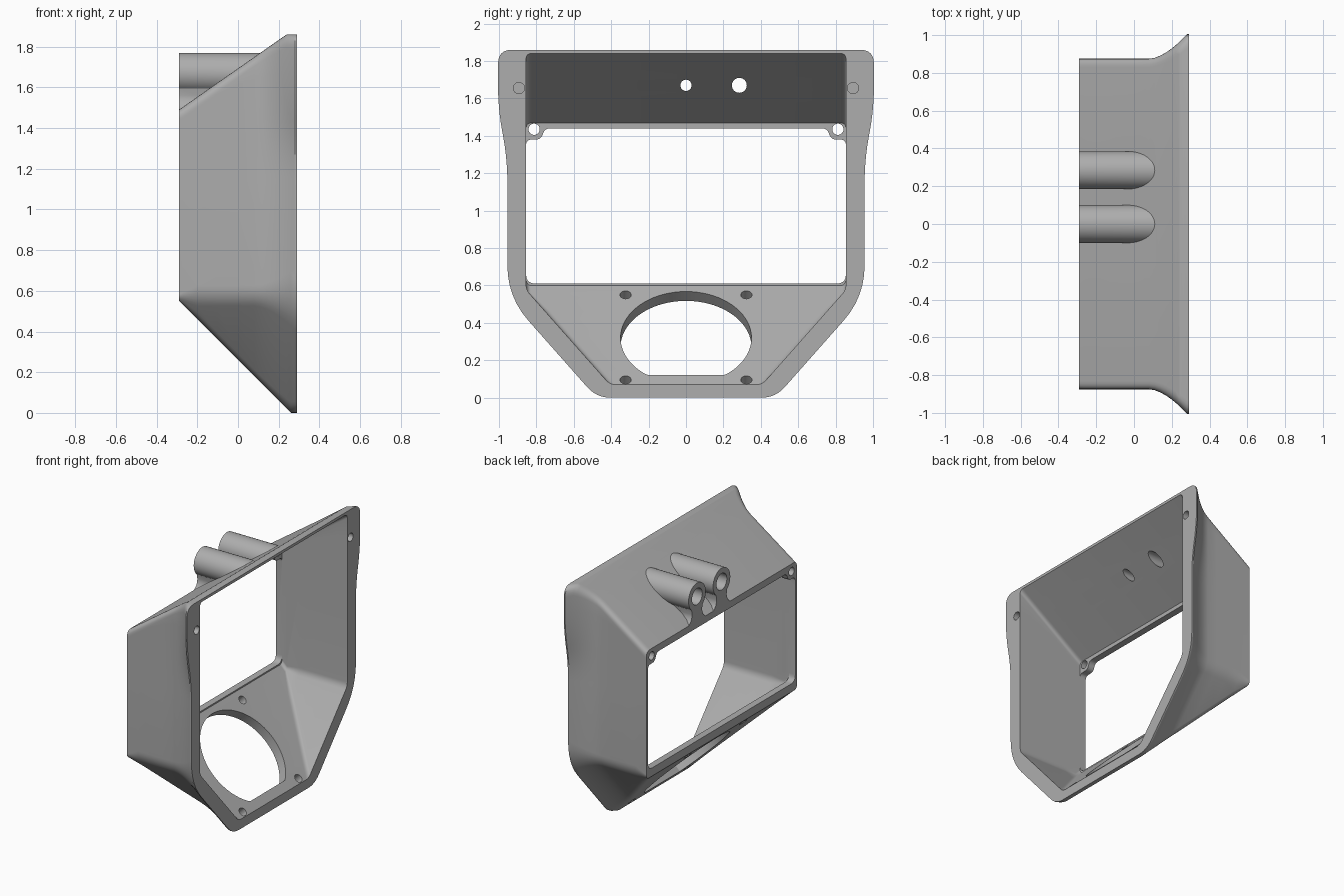
import bpy, bmesh, math
from mathutils import Matrix, Vector

if "Cube" in bpy.data.objects:
    bpy.data.objects.remove(bpy.data.objects["Cube"])

grey = bpy.data.materials.new("plain grey")
grey.use_nodes = True
grey.diffuse_color = (0.42, 0.42, 0.42, 1)
grey.node_tree.nodes["Principled BSDF"].inputs["Base Color"].default_value = (0.42, 0.42, 0.42, 1)

BACK, FRONT = -0.29, 0.29
SLOPE = 0.7        # rise of the sloping roof
DIAG = 1.13        # steepness of the lower diagonal walls


def loft(name, rings):
    """Skin closed rings of equal length and cap both ends."""
    bm = bmesh.new()
    rows = [[bm.verts.new(p) for p in ring] for ring in rings]
    n = len(rows[0])
    for a, b in zip(rows, rows[1:]):
        for i in range(n):
            j = (i + 1) % n
            bm.faces.new((a[i], a[j], b[j], b[i]))
    bm.faces.new(rows[0])
    bm.faces.new(rows[-1])
    bmesh.ops.recalc_face_normals(bm, faces=bm.faces)
    mesh = bpy.data.meshes.new(name)
    bm.to_mesh(mesh)
    bm.free()
    mesh.materials.append(grey)
    obj = bpy.data.objects.new(name, mesh)
    bpy.context.collection.objects.link(obj)
    return obj


def rounded(corners, steps=6):
    """Closed outline from (y, z, blend length) corners."""
    out = []
    for i, (y, z, size) in enumerate(corners):
        p = Vector((y, z))
        a = Vector(corners[i - 1][:2]) - p
        b = Vector(corners[(i + 1) % len(corners)][:2]) - p
        size = min(size, 0.45 * a.length, 0.45 * b.length)
        a, b = p + a.normalized() * size, p + b.normalized() * size
        for k in range(steps + 1):
            t = k / steps
            out.append(a * (1 - t) ** 2 + p * 2 * t * (1 - t) + b * t * t)
    return out


def mirrored(half):
    return half + [(-y, z, r) for y, z, r in reversed(half)]


def section(x, offset, flare, bottom, top, blend):
    """Shell cross-section: upright sides, diagonal lower walls."""
    side = 0.855 + offset
    shift = 0.42 + offset * 1.335
    knee = max(0.085 + DIAG * (side - shift), bottom + 0.02)
    foot = min(shift + (bottom - 0.085) / DIAG, side - 0.015)
    half = [(foot, bottom, blend),
            (side, knee, 0.03 + 1.4 * offset),
            (side, min(1.27, top - 0.2), 0.12),
            (side + flare, min(1.55, top - 0.1), 0.12),
            (side + flare, top, blend)]
    return [(x, p.x, p.y) for p in rounded(mirrored(half))]


def prism(name, outline, x0, x1, matrix=Matrix()):
    return loft(name, [[matrix @ Vector((x, y, z)) for y, z in outline] for x in (x0, x1)])


def circle(y, z, r, n=32):
    return [(y + r * math.cos(math.tau * i / n), z + r * math.sin(math.tau * i / n))
            for i in range(n)]


def combine(target, tool, operation):
    mod = target.modifiers.new("combine", 'BOOLEAN')
    mod.operation, mod.solver, mod.object = operation, 'EXACT', tool
    bpy.context.view_layer.objects.active = target
    bpy.ops.object.modifier_apply(modifier=mod.name)
    bpy.data.objects.remove(tool)


# Outer shell, flaring out into the front flange
rings = []
for x in [BACK, -0.27, -0.2, -0.1, 0, 0.08, 0.11, 0.14, 0.17, 0.2, 0.22, 0.24, 0.26, 0.28, FRONT]:
    t = min(max((x - 0.08) / 0.2, 0), 1) ** 1.7
    rings.append(section(x, 0.02 + 0.08 * t, 0.05 * t, max(0, 0.26 - x),
                         min(1.86, 1.49 + SLOPE * (x - BACK)), 0.045 + 0.03 * t))
housing = loft("housing", rings)

# Two cable bosses on the roof, each on a flared neck
BOSSES = [(0, 0.03), (0.285, 0.04)]
for y, bore in BOSSES:
    arc = [math.radians(-50 + 280 * i / 36) for i in range(37)]
    outline = [(y + 0.1 * math.cos(a), 1.67 + 0.1 * math.sin(a)) for a in arc]
    foot = [(0.058, 1.56), (0.06, 1.54), (0.07, 1.515), (0.09, 1.495), (0.11, 1.485), (0.11, 1.465)]
    outline += [(y - w, z) for w, z in foot] + [(y + w, z) for w, z in reversed(foot)]
    combine(housing, prism("boss", outline, BACK, 0.13), 'UNION')

# Hollow interior
rings = [section(x, 0, 0, 0.36 - x, 1.84 - SLOPE * (FRONT - x), 0.03)
         for x in (-0.24, -0.2, -0.1, 0, 0.1, 0.2, 0.3)]
combine(housing, loft("cavity", rings), 'DIFFERENCE')

# Rear window, leaving screw tabs in its upper corners
window = [(0.855, 0.61, 0.05), (0.855, 1.38, 0.03), (0.775, 1.38, 0.05), (0.755, 1.44, 0.03)]
combine(housing, prism("window", rounded(mirrored(window)), -0.35, -0.2), 'DIFFERENCE')

# Boss bores with counterbores from the back
for y, bore in BOSSES:
    combine(housing, prism("bore", circle(y, 1.67, bore), -0.4, 0.2), 'DIFFERENCE')
    combine(housing, prism("counterbore", circle(y, 1.67, 0.06), -0.4, -0.12), 'DIFFERENCE')

# Tab holes and blind flange holes
for s in (-1, 1):
    combine(housing, prism("tab_hole", circle(s * 0.812, 1.435, 0.03), -0.4, -0.15), 'DIFFERENCE')
    combine(housing, prism("flange_hole", circle(s * 0.893, 1.655, 0.03), 0.23, 0.35), 'DIFFERENCE')

# Round opening with a flat lower edge, and its four screw holes, in the sloping floor
tilt = Matrix.Translation((0.04, 0, 0.32)) @ Matrix.Rotation(math.radians(-45), 4, 'Y')
opening = [(y, max(w, -0.283)) for y, w in circle(0, 0, 0.35, 72)]
combine(housing, prism("floor_opening", opening, -0.15, 0.04, tilt), 'DIFFERENCE')
for y in (-0.323, 0.323):
    for w in (-0.318, 0.325):
        combine(housing, prism("floor_screw_hole", circle(y, w, 0.03, 24), -0.15, 0.04, tilt), 'DIFFERENCE')

bpy.ops.object.select_all(action='DESELECT')
housing.select_set(True)
bpy.context.view_layer.objects.active = housing
bpy.ops.object.shade_smooth_by_angle(angle=math.radians(30))
